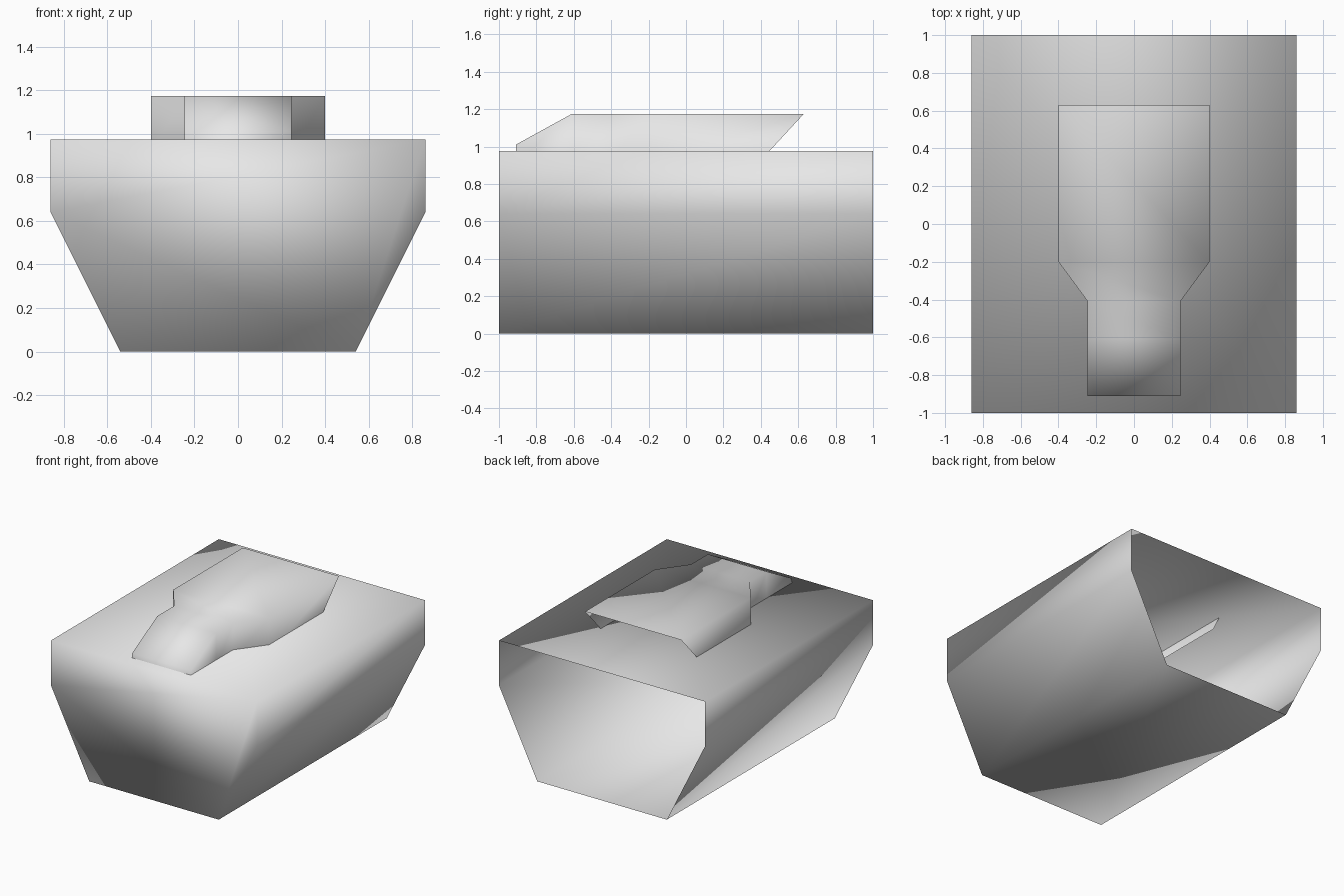
import bpy
import bmesh

# Remove the default object
cube = bpy.data.objects.get("Cube")
if cube:
    bpy.data.objects.remove(cube, do_unlink=True)

# Single plain paint
grey = bpy.data.materials.new("plain_grey")
grey.use_nodes = True
COLOUR = (0.8, 0.8, 0.8, 1)
grey.diffuse_color = COLOUR
grey.node_tree.nodes["Principled BSDF"].inputs["Base Color"].default_value = COLOUR


def loft(name, rings, closed):
    """Skin rings ordered back to front; the front is capped, the back stays open."""
    bm = bmesh.new()
    rows = [[bm.verts.new(p) for p in ring] for ring in rings]
    count = len(rows[0])
    for back, front in zip(rows, rows[1:]):
        for j in range(count if closed else count - 1):
            k = (j + 1) % count
            bm.faces.new((front[j], back[j], back[k], front[k]))
    bm.faces.new(rows[-1])
    for face in bm.faces:
        face.smooth = True
    mesh = bpy.data.meshes.new(name)
    bm.to_mesh(mesh)
    bm.free()
    mesh.materials.append(grey)
    obj = bpy.data.objects.new(name, mesh)
    bpy.context.collection.objects.link(obj)
    return obj


# Hull: six-sided shell, open at the back
half = [(0.54, 0), (0.86, 0.64), (0.86, 0.975)]
section = half + [(-x, z) for x, z in reversed(half)]
section = section[-1:] + section[:-1]
loft("hull", [[(x, y, z) for x, z in section] for y in (1, -1)], closed=True)

# Turret: roof, walls and sloped nose, open below and at the back
# Each station: half width, roof y, roof z, wall foot y
FOOT = 0.91
stations = [
    (0.4, 0.63, 1.175, 0.385),
    (0.4, -0.2, 1.175, -0.2),
    (0.245, -0.41, 1.175, -0.41),
    (0.245, -0.61, 1.175, -0.61),
    (0.245, -0.91, 1.01, -0.91),
]
rings = [
    [(x, foot_y, FOOT), (x, y, z), (-x, y, z), (-x, foot_y, FOOT)]
    for x, y, z, foot_y in stations
]
loft("turret", rings, closed=False)
